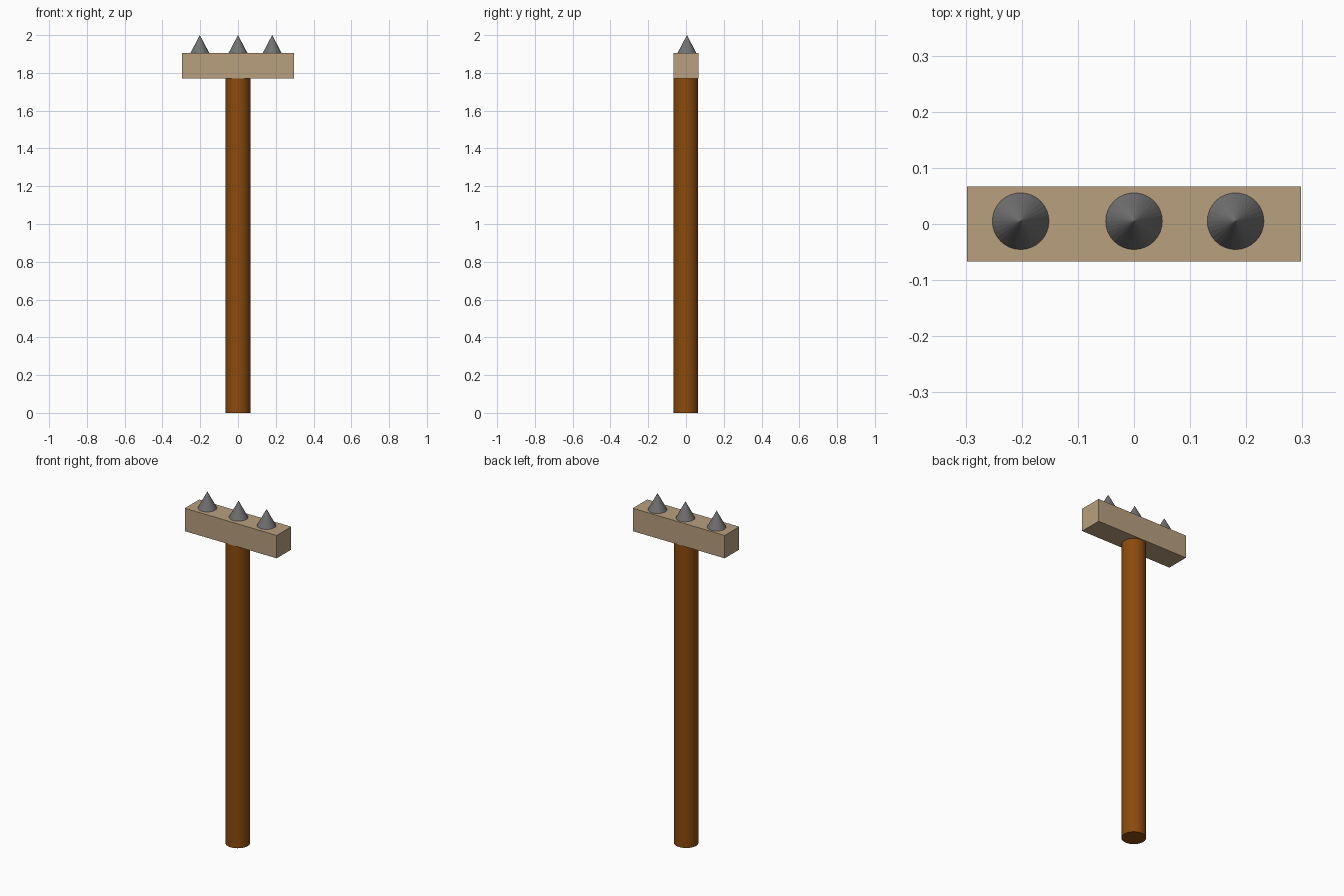
import bpy

if "Cube" in bpy.data.objects:
    bpy.data.objects.remove(bpy.data.objects["Cube"])


def material(name, color):
    mat = bpy.data.materials.new(name)
    mat.diffuse_color = color
    mat.use_nodes = True
    mat.node_tree.nodes["Principled BSDF"].inputs["Base Color"].default_value = mat.diffuse_color
    return mat


def finish(name, mat=None):
    obj = bpy.context.object
    obj.name = name
    if mat:
        obj.data.materials.append(mat)
    return obj


dark_wood = material("dark_wood", (0.26, 0.07, 0.004, 1))
pale_wood = material("pale_wood", (0.48, 0.35, 0.21, 1))
steel = material("steel", (0.17, 0.17, 0.17, 1))

# Round handle, its top butting against the head
HEAD_BOTTOM, HEAD_TOP = 1.77, 1.904
bpy.ops.mesh.primitive_cylinder_add(vertices=32, radius=0.065, depth=HEAD_BOTTOM + 0.005,
                                    location=(0, -0.002, (HEAD_BOTTOM + 0.005) / 2))
finish("handle", dark_wood)

# Rectangular cross head
bpy.ops.mesh.primitive_cube_add(size=1, location=(0, 0, (HEAD_BOTTOM + HEAD_TOP) / 2))
head = finish("head_block", pale_wood)
head.scale = (0.595, 0.134, HEAD_TOP - HEAD_BOTTOM)
bpy.ops.object.transform_apply(location=False, rotation=False, scale=True)

# Three spikes along the top of the head
for side, x in (("left", -0.202), ("middle", 0.0), ("right", 0.181)):
    bpy.ops.mesh.primitive_cone_add(vertices=32, radius1=0.0505, radius2=0, depth=2 - HEAD_TOP,
                                    location=(x, 0.005, (2 + HEAD_TOP) / 2))
    finish(f"spike_{side}", steel)
